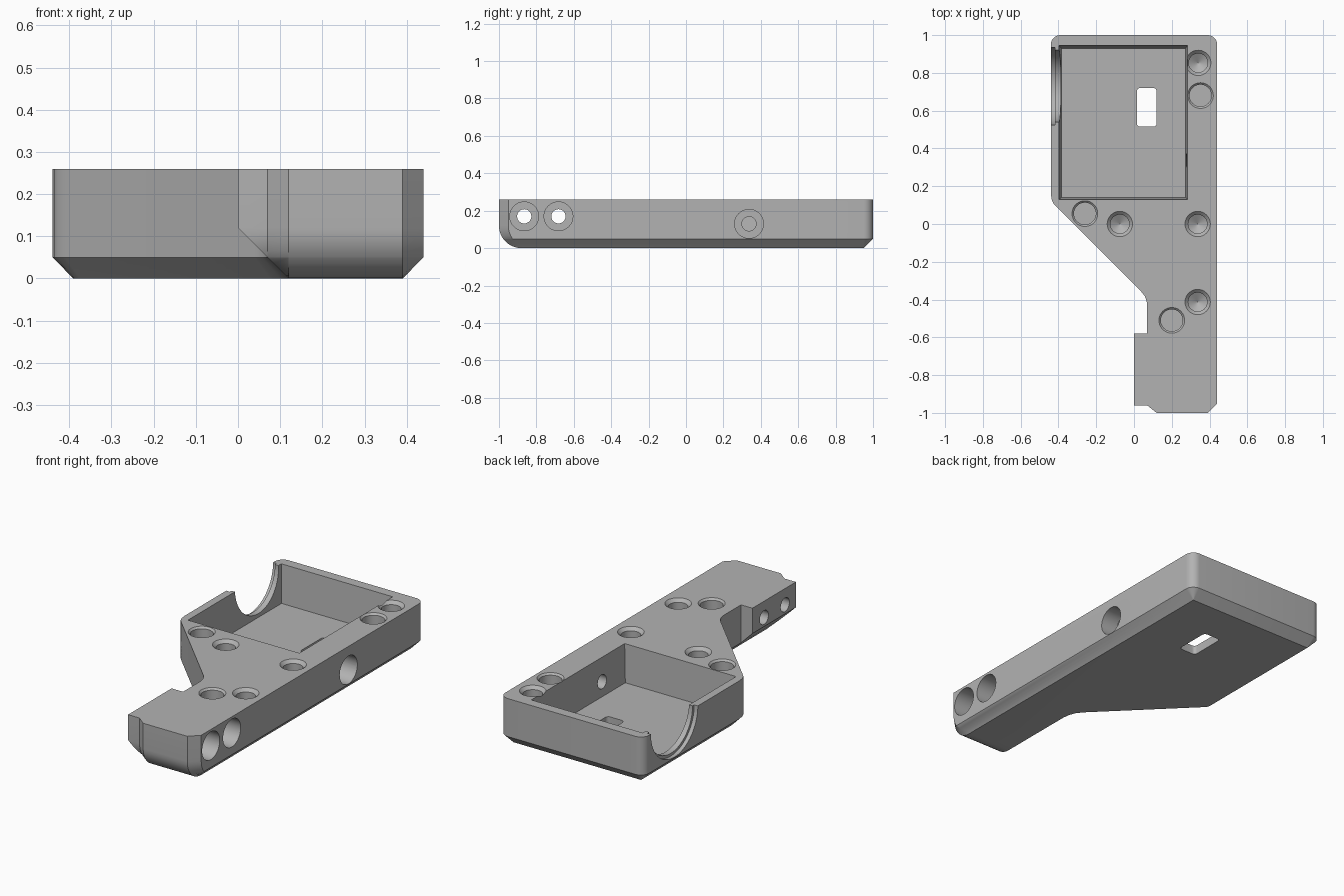
import bpy
import bmesh
from math import cos, sin, pi, sqrt, radians
from mathutils import Vector

if "Cube" in bpy.data.objects:
    bpy.data.objects.remove(bpy.data.objects["Cube"])

TOP = 0.26      # plate height
EDGE = 0.05     # bottom chamfer
NOSE = 0.12     # rounding under the front end

gray = bpy.data.materials.new("plain gray")
gray.use_nodes = True
gray.diffuse_color = (0.45, 0.45, 0.45, 1)
gray.node_tree.nodes["Principled BSDF"].inputs["Base Color"].default_value = gray.diffuse_color


def loft(name, rings):
    """Closed solid through rings that share one point count."""
    bm = bmesh.new()
    loops = [[bm.verts.new(p) for p in ring] for ring in rings]
    n = len(loops[0])
    for a, b in zip(loops, loops[1:]):
        for i in range(n):
            j = (i + 1) % n
            bm.faces.new((a[i], a[j], b[j], b[i]))
    bm.faces.new(loops[0][::-1])
    bm.faces.new(loops[-1])
    bmesh.ops.remove_doubles(bm, verts=bm.verts, dist=1e-5)
    bmesh.ops.recalc_face_normals(bm, faces=bm.faces)
    mesh = bpy.data.meshes.new(name)
    bm.to_mesh(mesh)
    bm.free()
    mesh.materials.append(gray)
    obj = bpy.data.objects.new(name, mesh)
    bpy.context.collection.objects.link(obj)
    return obj


def bore(name, origin, axis, profile, sides=48):
    """Round cutter: profile is (radius, distance along axis)."""
    origin, axis = Vector(origin), Vector(axis)
    u = axis.orthogonal().normalized()
    v = axis.cross(u)
    return loft(name, [[origin + axis * d + r * (u * cos(2 * pi * i / sides) + v * sin(2 * pi * i / sides))
                        for i in range(sides)] for r, d in profile])


def rectangle(x0, x1, y0, y1, z):
    return [(x0, y0, z), (x1, y0, z), (x1, y1, z), (x0, y1, z)]


def outline(z):
    """Plate outline at height z, with chamfered sides and a rounded nose."""
    d = max(0, EDGE - z) * 0.99
    h = max(0, NOSE - z)
    front = -1 + NOSE - sqrt(max(0, NOSE ** 2 - h ** 2))
    tab, neck = max(0, h), max(0.07, h)
    pts = [(0.44 - d, front + 0.05)]
    # rounded back corners
    for cx, start in ((0.39, 0), (-0.39, 90)):
        for k in range(9):
            a = radians(start + 90 * k / 8)
            pts.append((cx + (EDGE - d) * cos(a), 0.95 + (EDGE - d) * sin(a)))
    # slanted side, with softened bends
    for x, y, angle in ((-0.44, 0.16, 0), (-0.436, 0.13, 15), (-0.427, 0.109, 30), (-0.41, 0.09, 45),
                        (0.04, -0.36, 45), (0.057, -0.382, 30), (0.067, -0.407, 15), (0.07, -0.435, 0)):
        a = radians(angle)
        pts.append((x + d * cos(a), y + d * sin(a)))
    # neck, side tab and nose
    pts += [(neck, -0.58), (tab, -0.58), (tab, front + 0.04), (neck, front + 0.04),
            (0.12, front), (0.39, front)]
    return [(x, y, z) for x, y in pts]


levels = [NOSE * (1 - cos(pi / 2 * k / 10)) for k in range(11)] + [EDGE, TOP]
plate = loft("mounting_plate", [outline(z) for z in sorted(levels)])

cutters = []

# Open pocket with slightly drafted walls
cutters.append(loft("pocket", [rectangle(-0.385, 0.273, 0.14, 0.93, 0.05),
                               rectangle(-0.397, 0.284, 0.13, 0.945, TOP),
                               rectangle(-0.397, 0.284, 0.13, 0.945, TOP + 0.02)]))

# Rounded window through the pocket floor
corners = ((0.102, 0.702, 0), (0.033, 0.702, 90), (0.033, 0.533, 180), (0.102, 0.533, 270))
window = [(x + 0.018 * cos(radians(a + 15 * k)), y + 0.018 * sin(radians(a + 15 * k)))
          for x, y, a in corners for k in range(7)]
cutters.append(loft("window", [[(x, y, z) for x, y in window] for z in (-0.05, 0.1)]))

# Stepped half-round scoop in the left-hand wall
cutters.append(bore("scoop", (-0.44, 0.73, TOP), (1, 0, 0),
                    [(0.205, -0.06), (0.205, 0.022), (0.19, 0.022), (0.19, 0.08)], 80))

# Flat-bottomed sockets
for x, y in ((0.352, 0.68), (-0.26, 0.055), (0.2, -0.51)):
    cutters.append(bore("socket", (x, y, TOP), (0, 0, -1),
                        [(0.068, -0.02), (0.068, 0), (0.058, 0.01), (0.058, 0.11)]))

# Countersunk screw holes with pointed ends
for x, y in ((0.34, 0.853), (-0.075, 0), (0.337, 0), (0.337, -0.413)):
    cutters.append(bore("screw_hole", (x, y, TOP), (0, 0, -1),
                        [(0.067, -0.02), (0.067, 0), (0.05, 0.017), (0.05, 0.15), (0.0005, 0.18)]))

# Counterbored cross holes
for y, z, depth, end in ((-0.865, 0.17, 0.2, 0.5), (-0.682, 0.17, 0.2, 0.5), (0.337, 0.13, 0.1, 0.22)):
    cutters.append(bore("cross_hole", (0.44, y, z), (-1, 0, 0),
                        [(0.077, -0.02), (0.077, depth), (0.038, depth), (0.038, end)]))

# Cut everything out of the plate
bpy.ops.object.select_all(action='DESELECT')
bpy.context.view_layer.objects.active = plate
plate.select_set(True)
for cutter in cutters:
    cutter.hide_render = True
    mod = plate.modifiers.new(cutter.name, 'BOOLEAN')
    mod.operation = 'DIFFERENCE'
    mod.solver = 'EXACT'
    mod.object = cutter
    bpy.ops.object.modifier_apply(modifier=mod.name)
    bpy.data.objects.remove(cutter)

bpy.ops.object.shade_smooth_by_angle(angle=radians(25))
